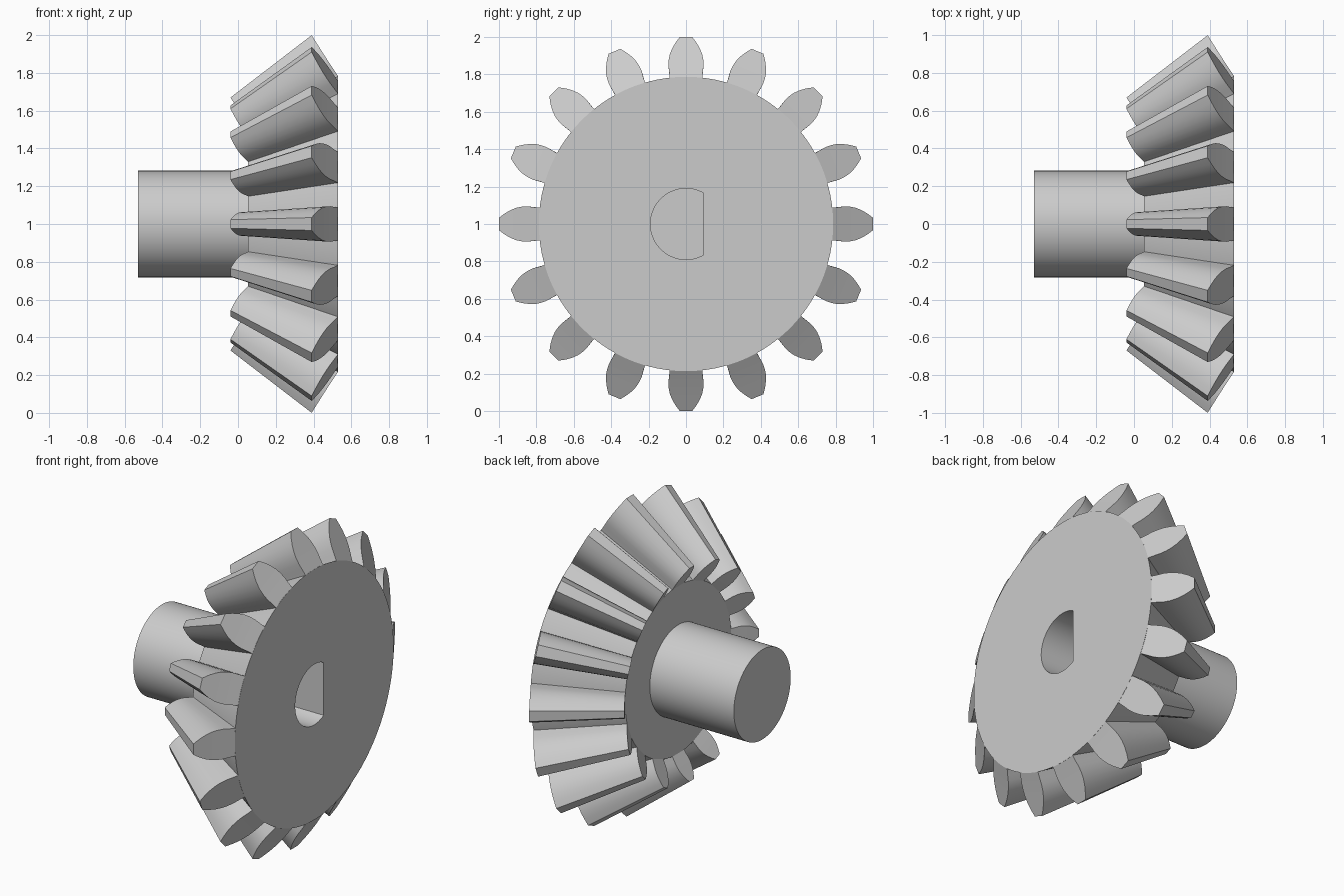
import bpy
import bmesh
from math import sin, cos, tau, asin, radians
from mathutils import Matrix

old = bpy.data.objects.get("Cube")
if old:
    bpy.data.objects.remove(old, do_unlink=True)

AXIS_Z = 1.0          # height of the gear axis, which runs along x
TEETH = 16
SHRINK = 0.67         # small end of a tooth relative to its large end
APEX = -0.913         # x of the pitch cone apex
ROOT_X, ROOT_R = 0.53, 0.787
TIP_X, TIP_R = 0.39, 1.0

steel = bpy.data.materials.new("plain grey")
steel.use_nodes = True
GREY = (0.6, 0.6, 0.6, 1)
steel.diffuse_color = GREY
steel.node_tree.nodes["Principled BSDF"].inputs["Base Color"].default_value = GREY


def finish(bm, name):
    """Turn a bmesh into a smooth-shaded object with sharp creases."""
    bmesh.ops.recalc_face_normals(bm, faces=bm.faces)
    mesh = bpy.data.meshes.new(name)
    bm.to_mesh(mesh)
    bm.free()
    mesh.materials.append(steel)
    obj = bpy.data.objects.new(name, mesh)
    bpy.context.collection.objects.link(obj)
    obj.location.z = AXIS_Z
    return obj


def smooth(obj):
    bpy.ops.object.select_all(action='DESELECT')
    obj.select_set(True)
    bpy.context.view_layer.objects.active = obj
    bpy.ops.object.shade_smooth_by_angle(angle=radians(30))


def loft(bm, rings):
    """Skin closed rings of points and cap both ends."""
    rings = [[bm.verts.new(p) for p in ring] for ring in rings]
    n = len(rings[0])
    for a, b in zip(rings, rings[1:]):
        for i in range(n):
            j = (i + 1) % n
            bm.faces.new((a[i], a[j], b[j], b[i]))
    bm.faces.new(rings[0])
    bm.faces.new(rings[-1])


def circle(x, r, n=128):
    return [(x, r * cos(tau * i / n), r * sin(tau * i / n)) for i in range(n)]


# Gear body: hub shaft and root cone
small_x = APEX + SHRINK * (ROOT_X - APEX)
bm = bmesh.new()
loft(bm, [circle(-0.53, 0.282), circle(small_x, 0.282),
          circle(small_x, ROOT_R * SHRINK), circle(ROOT_X, ROOT_R)])
body = finish(bm, "gear_body")

# D-shaped blind bore, cut from the large face
BORE_R, FLAT_Y = 0.19, 0.093
start = asin((BORE_R ** 2 - FLAT_Y ** 2) ** 0.5 / BORE_R)
angles = [start + (tau - 2 * start) * i / 48 for i in range(49)]
bm = bmesh.new()
loft(bm, [[(x, BORE_R * cos(a), BORE_R * sin(a)) for a in angles]
          for x in (-0.36, 0.7)])
cutter = finish(bm, "bore_cutter")
cutter.hide_render = True
cut = body.modifiers.new("bore", 'BOOLEAN')
cut.operation = 'DIFFERENCE'
cut.solver = 'EXACT'
cut.object = cutter
bpy.context.view_layer.objects.active = body
bpy.ops.object.modifier_apply(modifier=cut.name)
bpy.data.objects.remove(cutter, do_unlink=True)
smooth(body)

# Tooth: (radius, half width) from root to tip, tapering to the apex
PROFILE = [(ROOT_R, 0.087), (0.82, 0.09), (0.85, 0.094), (0.88, 0.093),
           (0.91, 0.087), (0.94, 0.075), (0.97, 0.057), (TIP_R, 0.034)]


def tooth_point(r, half, scale):
    x = ROOT_X + (TIP_X - ROOT_X) * (r - ROOT_R) / (TIP_R - ROOT_R)
    a = asin(half / r)
    return (APEX + scale * (x - APEX), scale * r * sin(a), scale * r * cos(a))


bm = bmesh.new()
ends = []
for scale in (1, SHRINK):
    ends.append([[bm.verts.new(tooth_point(r, side * h, scale))
                  for r, h in PROFILE] for side in (-1, 1)])
big, small = ends
for i in range(len(PROFILE) - 1):
    for left, right in ends:                        # end faces
        bm.faces.new((left[i], right[i], right[i + 1], left[i + 1]))
    for a, b in zip(big, small):                    # flanks
        bm.faces.new((a[i], a[i + 1], b[i + 1], b[i]))
for i in (0, -1):                                   # root and tip lands
    bm.faces.new((big[0][i], big[1][i], small[1][i], small[0][i]))
tooth = finish(bm, "tooth_1")
smooth(tooth)

# Remaining teeth share the same mesh
for k in range(1, TEETH):
    copy = bpy.data.objects.new(f"tooth_{k + 1}", tooth.data)
    bpy.context.collection.objects.link(copy)
    copy.matrix_world = (Matrix.Translation((0, 0, AXIS_Z))
                         @ Matrix.Rotation(tau * k / TEETH, 4, 'X'))
